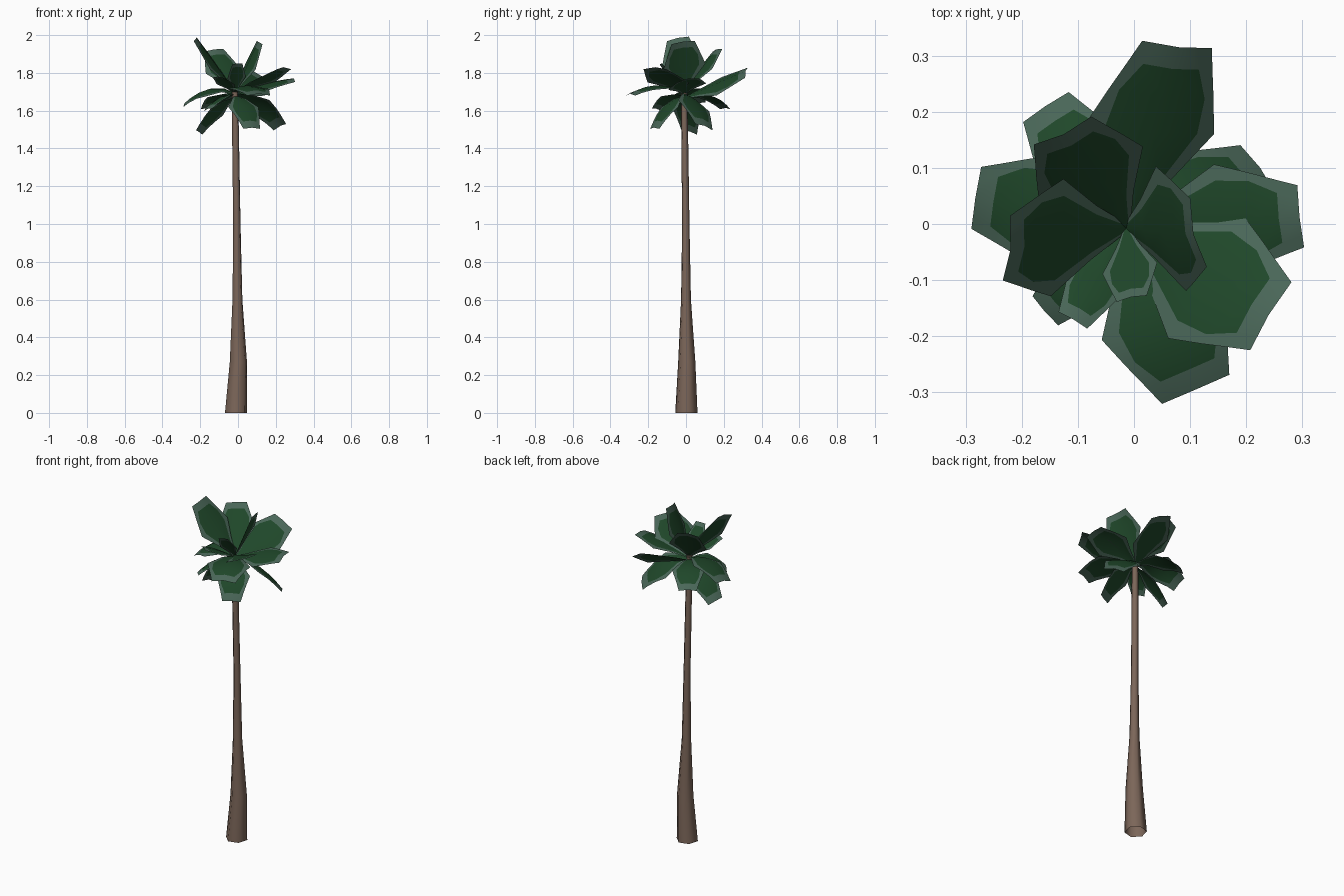
import bpy, bmesh, math
from mathutils import Vector, Matrix

cube = bpy.data.objects.get("Cube")
if cube:
    bpy.data.objects.remove(cube, do_unlink=True)


def material(name, rgb):
    m = bpy.data.materials.new(name)
    m.use_nodes = True
    m.diffuse_color = (*rgb, 1)
    bsdf = m.node_tree.nodes["Principled BSDF"]
    bsdf.inputs["Base Color"].default_value = (*rgb, 1)
    bsdf.inputs["Roughness"].default_value = 0.9
    return m


bark = material("brown bark", (0.20, 0.133, 0.10))
green = material("deep green", (0.014, 0.064, 0.023))
edge = material("grey green edge", (0.068, 0.135, 0.098))


def finish(name, bm, mats, angle):
    mesh = bpy.data.meshes.new(name)
    bm.to_mesh(mesh)
    bm.free()
    for m in mats:
        mesh.materials.append(m)
    ob = bpy.data.objects.new(name, mesh)
    bpy.context.collection.objects.link(ob)
    bpy.ops.object.select_all(action="DESELECT")
    ob.select_set(True)
    bpy.context.view_layer.objects.active = ob
    bpy.ops.object.shade_smooth_by_angle(angle=math.radians(angle))


# Trunk: six-sided open tube (height, centre x, centre y, radius)
RINGS = [(0, -0.01, 0.002, 0.061), (0.27, 0.002, 0.004, 0.047), (0.6, -0.003, 0, 0.027),
         (1.0, -0.006, -0.001, 0.02), (1.4, -0.012, -0.006, 0.019), (1.7, -0.016, -0.01, 0.017)]
SIDES = 6
bm = bmesh.new()
rings = []
for z, cx, cy, r in RINGS:
    ring = []
    for i in range(SIDES):
        a = math.tau * (i + 0.25) / SIDES
        ring.append(bm.verts.new((cx + r * math.cos(a), cy + r * math.sin(a), z)))
    rings.append(ring)
for low, high in zip(rings, rings[1:]):
    for i in range(SIDES):
        j = (i + 1) % SIDES
        bm.faces.new((low[i], low[j], high[j], high[i]))
bm.faces.new(rings[-1])
finish("trunk", bm, [bark], 62)

# Leaf outline: (position along the leaf, half width, share of width that is deep green)
OUTLINE = [(0, 0.03, 0.6), (0.25, 0.16, 0.68), (0.53, 0.345, 0.72),
           (0.72, 0.285, 0.82), (0.88, 0.23, 0.66), (1, 0.19, 0.6)]


def leaf(name, tip, base_z, width=1.0, bulge=0.0, roll=0):
    """Creased blade from the crown to tip; positive roll lifts its left edge."""
    base = Vector((-0.014, -0.008, base_z))
    axis = Vector(tip) - base
    length = axis.length
    side = Vector((-axis.y, axis.x, 0)).normalized()
    side = Matrix.Rotation(math.radians(roll), 3, axis) @ side
    up = axis.cross(side).normalized()
    bm = bmesh.new()
    rows = []
    for t, half, inner in OUTLINE:
        w = half * length * width
        mid = base + axis * t + Vector((0, 0, bulge * 4 * t * (1 - t)))
        rows.append([bm.verts.new(mid + side * w * s - up * w * 0.16 * abs(s))
                     for s in (-1, -inner, 0, inner, 1)])
    for r, (a, b) in enumerate(zip(rows, rows[1:])):
        for c in range(4):
            f = bm.faces.new((a[c], b[c], b[c + 1], a[c + 1]))
            f.material_index = int(c in (0, 3) or r == len(rows) - 2)
    bmesh.ops.recalc_face_normals(bm, faces=bm.faces)
    if sum(f.normal.z for f in bm.faces) < 0:
        bmesh.ops.reverse_faces(bm, faces=bm.faces)
    finish(name, bm, [green, edge], 40)


# Crown: upright, spreading and drooping leaves
leaf("upright_leaf_left", (-0.22, -0.045, 1.985), 1.70, 0.88, 0, -20)
leaf("upright_leaf_back", (-0.125, 0.16, 1.925), 1.70, 1.0, 0, -10)
leaf("upright_leaf_right", (0.106, -0.018, 1.965), 1.70, 1.15, 0, 20)
leaf("upright_leaf_front", (-0.005, -0.13, 1.85), 1.70, 0.75, 0, 10)
leaf("spreading_leaf_back", (0.08, 0.315, 1.81), 1.67, 0.98, 0, 25)
leaf("spreading_leaf_front_right", (0.24, -0.162, 1.83), 1.70, 1.15)
leaf("spreading_leaf_right", (0.295, 0.012, 1.77), 1.69, 0.93, 0.01, 10)
leaf("spreading_leaf_front", (0.11, -0.295, 1.69), 1.70, 1.1, 0.04)
leaf("spreading_leaf_front_left", (-0.108, -0.17, 1.78), 1.69, 0.75, 0.01)
leaf("spreading_leaf_left", (-0.283, 0.045, 1.64), 1.69, 1.08, 0.05, -12)
leaf("drooping_leaf_back_left", (-0.158, 0.21, 1.615), 1.68, 0.95, 0.04)
leaf("drooping_leaf_front_left", (-0.16, -0.155, 1.61), 1.68, 0.85, 0.03, 12)
leaf("drooping_leaf_back_right", (0.225, 0.1, 1.52), 1.69, 0.98, 0.04, -20)
leaf("drooping_leaf_left", (-0.21, 0.02, 1.49), 1.67, 0.9, 0.03, 20)
leaf("drooping_leaf_front", (0.075, -0.17, 1.51), 1.68, 1.05, 0.04)
